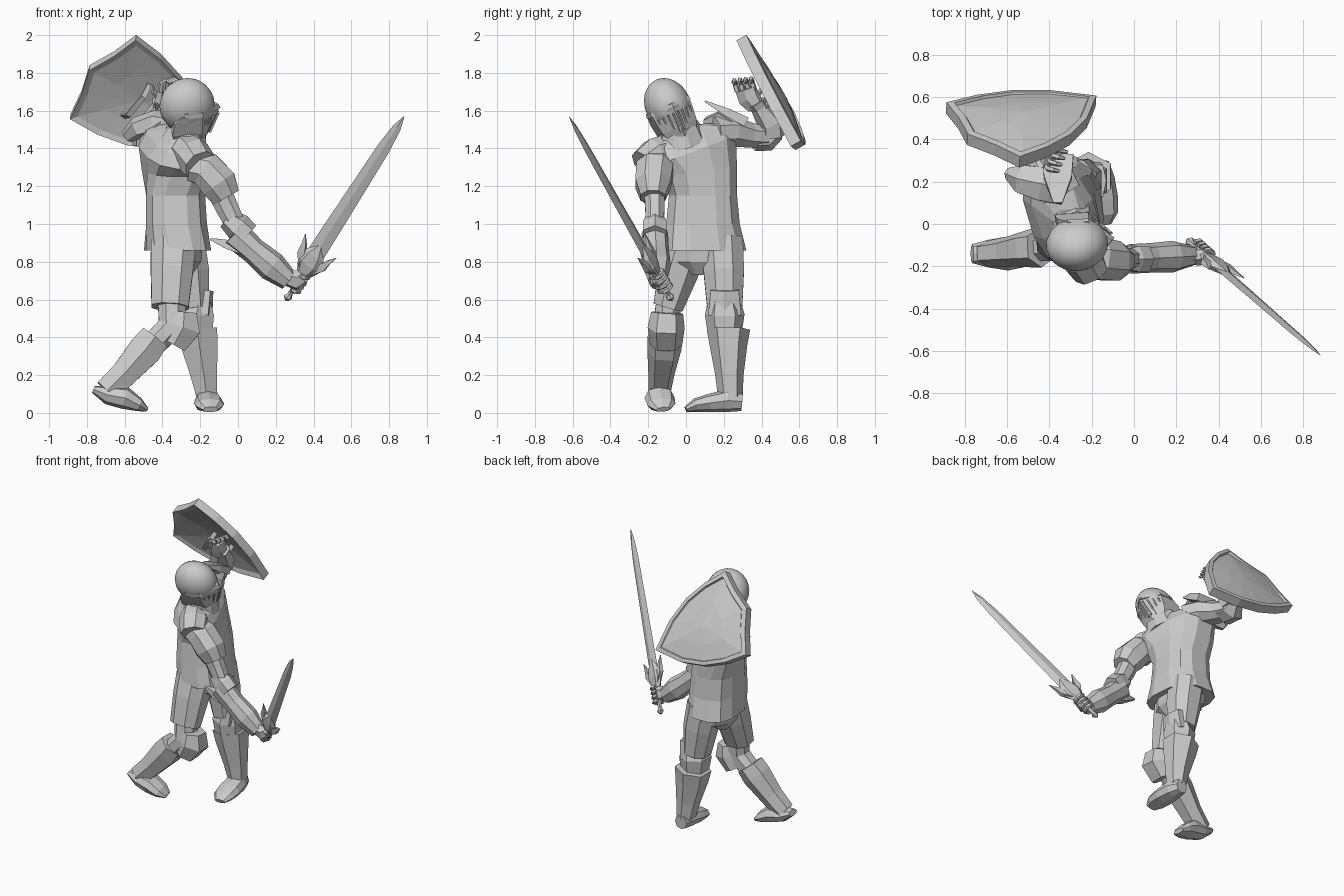
import bpy, bmesh
from math import cos, sin, pi, copysign
from mathutils import Vector as V, Matrix


def add(name, verts, faces, matrix=None):
    me = bpy.data.meshes.new(name)
    me.from_pydata([tuple(matrix @ V(v)) if matrix else tuple(v) for v in verts], [], faces)
    bm = bmesh.new()
    bm.from_mesh(me)
    bmesh.ops.recalc_face_normals(bm, faces=bm.faces)
    bm.to_mesh(me)
    bm.free()
    ob = bpy.data.objects.new(name, me)
    bpy.context.collection.objects.link(ob)
    return ob


def skin(name, rings, matrix=None):
    n = len(rings[0])
    verts = [p for r in rings for p in r]
    faces = [(k * n + i, k * n + (i + 1) % n, (k + 1) * n + (i + 1) % n, (k + 1) * n + i)
             for k in range(len(rings) - 1) for i in range(n)]
    faces += [tuple(range(n)), tuple(range(len(verts) - n, len(verts)))]
    return add(name, verts, faces, matrix)


def ring(c, a, b, n, p=1.0, off=0.5):
    out = []
    for i in range(n):
        t = 2 * pi * (i + off) / n
        f = lambda s: copysign(abs(s) ** p, s)
        out.append(V(c) + V(a) * f(cos(t)) + V(b) * f(sin(t)))
    return out


def limb(name, pts, ref=(0, 1, 0), n=8, off=0.5, p=0.9):
    """Tube through points (x, y, z, radius along ref, radius across)."""
    cs = [V(q[:3]) for q in pts]
    rings = []
    for i, q in enumerate(pts):
        t = (cs[min(i + 1, len(cs) - 1)] - cs[max(i - 1, 0)]).normalized()
        u = (V(ref) - t * t.dot(V(ref))).normalized()
        rings.append(ring(cs[i], u * q[3], t.cross(u) * q[4], n, p, off))
    return skin(name, rings)


# Tunic, twisted so the shield shoulder is higher and further back
tunic = [((-.32, .10, .86), .175, (-.02, .225, 0)), ((-.325, .09, 1.0), .165, (0, .2, 0)),
         ((-.33, .09, 1.15), .16, (0, .185, 0)), ((-.335, .075, 1.28), .165, (-.04, .2, .03)),
         ((-.335, .03, 1.38), .17, (-.07, .24, .09)), ((-.33, .01, 1.45), .13, (-.08, .22, .09)),
         ((-.30, -.02, 1.50), .08, (-.02, .09, .03))]
skin("tunic", [ring(c, (a, 0, 0), b, 12, .75) for c, a, b in tunic])
skin("collar", [ring((-.29, -.02, 1.42), (.13, 0, -.03), (0, .14, .04), 10),
                ring((-.27, -.04, 1.52), (.1, 0, 0), (0, .1, .03), 10)])
skin("pelvis", [ring((-.32, .10, .92), (.14, 0, 0), (0, .19, 0), 10, .8),
                ring((-.32, .09, .80), (.13, 0, 0), (0, .17, 0), 10, .8),
                ring((-.32, .08, .73), (.08, 0, 0), (0, .07, 0), 10, .8)])

# Helmet: dome, pointed visor and bars in a tilted head frame
up = V((.02, -.42, .9)).normalized()
fwd = V((1, .2, -.12))
fwd = (fwd - up * fwd.dot(up)).normalized()
side = up.cross(fwd)
head = Matrix((fwd, side, up)).transposed().to_4x4()
head.translation = V((-.27, -.085, 1.605))
bpy.ops.mesh.primitive_uv_sphere_add(segments=20, ring_count=12, radius=1)
dome = bpy.context.object
dome.name = "helmet_dome"
dome.matrix_world = head @ Matrix.Translation((0, 0, .025)) @ Matrix.Diagonal((.147, .122, .15, 1))
bpy.ops.object.shade_smooth_by_angle()


def wedge(z, w, back, front):
    return [(back, -w, z), (.07, -w * .9, z), (front, 0, z), (.07, w * .9, z), (back, w, z)]


skin("helmet_visor", [wedge(-.165, .08, -.07, .10), wedge(-.10, .11, -.09, .14),
                      wedge(-.03, .12, -.08, .165), wedge(.01, .122, -.04, .17)], head)
skin("helmet_brow", [wedge(.005, .128, -.03, .18), wedge(.03, .124, -.03, .165)], head)
for s in (-1, 1):
    for k in range(4):
        x, y = .158 - .026 * k, s * (.014 + .026 * k)
        skin("visor_bar", [ring((x - .035, y * .85, -.13), (.008, 0, 0), (0, .006, 0), 4),
                           ring((x + .008, y, -.02), (.008, 0, 0), (0, .006, 0), 4)], head)

# Legs: rear leg on the sword side, front leg on the shield side
limb("rear_thigh", [(-.34, .01, .92, .12, .13), (-.35, -.04, .75, .115, .12), (-.36, -.095, .56, .085, .105)])
limb("front_thigh", [(-.29, .19, .92, .12, .12), (-.26, .20, .75, .115, .115), (-.235, .205, .56, .1, .09)])
limb("rear_knee_joint", [(-.35, -.09, .60, .07, .08), (-.35, -.105, .46, .075, .08), (-.44, -.11, .37, .07, .07)])
limb("front_knee_joint", [(-.23, .2, .60, .075, .075), (-.215, .2, .5, .08, .08), (-.21, .21, .40, .08, .08)])
limb("rear_knee_plate", [(-.285, -.10, .53, .085, .075), (-.29, -.105, .45, .098, .105),
                         (-.34, -.105, .36, .085, .075)], n=6, off=0)
limb("front_knee_plate", [(-.2, .2, .62, .08, .06), (-.22, .205, .52, .105, .105), (-.215, .205, .42, .09, .09)], n=6, off=0)
limb("front_thigh_plate", [(-.165, .205, .65, .085, .035), (-.185, .205, .52, .1, .05)], n=6)
limb("rear_greave", [(-.44, -.11, .40, .095, .09), (-.49, -.115, .335, .09, .1), (-.60, -.13, .21, .07, .08),
                     (-.695, -.14, .115, .06, .075)], n=6, off=0)
limb("front_greave", [(-.215, .225, .44, .115, .12), (-.205, .225, .36, .1, .11), (-.18, .23, .2, .075, .08),
                      (-.165, .235, .08, .065, .06)], n=6, off=0)
limb("rear_boot", [(-.765, -.14, .125, .045, .02), (-.69, -.14, .095, .065, .05), (-.60, -.14, .08, .08, .06),
                   (-.53, -.13, .045, .075, .038), (-.485, -.12, .018, .04, .014)], off=0)
limb("front_boot", [(-.165, .295, .06, .045, .05), (-.16, .22, .065, .068, .06), (-.155, .12, .052, .08, .048),
                    (-.15, .05, .04, .075, .036), (-.145, 0, .018, .04, .016)], ref=(1, 0, 0), off=0)

# Sword arm with shoulder plates, elbow fin and flared gauntlet
limb("sword_shoulder_plate", [(-.24, -.15, 1.31, .09, .09), (-.17, -.165, 1.29, .105, .1), (-.10, -.175, 1.21, .1, .105),
                              (-.06, -.175, 1.14, .07, .08)])
limb("sword_shoulder_cap", [(-.28, -.10, 1.38, .09, .1), (-.24, -.16, 1.36, .1, .1), (-.20, -.22, 1.31, .09, .09)], ref=(1, 0, 0))
limb("sword_upper_arm", [(-.12, -.17, 1.22, .06, .07), (-.06, -.165, 1.09, .055, .065), (.0, -.165, .97, .05, .055)])
limb("sword_elbow_cuff", [(-.06, -.165, 1.03, .05, .055), (.0, -.165, .985, .07, .075), (.05, -.165, .94, .07, .07)], n=6)
limb("sword_gauntlet", [(-.02, -.165, .95, .07, .08), (.08, -.16, .86, .07, .07), (.18, -.155, .775, .075, .08),
                        (.27, -.15, .70, .05, .055)], off=0)
limb("sword_elbow_fin", [(.07, -.165, .86, .05, .05), (-.05, -.17, .89, .045, .035), (-.145, -.17, .92, .01, .008)], n=4)

# Sword
pommel, tip = V((.26, -.08, .605)), V((.88, -.62, 1.57))
d = (tip - pommel).normalized()
w = V((.8, -.2, -.6))
w = (w - d * w.dot(d)).normalized()
q = d.cross(w)


def sw(a, b=0, r1=.01, r2=.01, c=0):
    return (*(pommel + d * a + w * b + q * c), r1, r2)


limb("sword_blade", [sw(.25, 0, .05, .013), sw(.5, 0, .047, .012), sw(1.05, 0, .036, .01), sw(1.19, 0, .023, .007),
                     sw((tip - pommel).length, 0, .001, .001)], ref=w, n=4, off=0, p=1)
limb("sword_grip", [sw(.02, 0, .014, .014), sw(.25, 0, .016, .016)], ref=w, n=6)
limb("sword_pommel", [sw(-.01, 0, .01, .01), sw(.01, 0, .024, .024), sw(.035, 0, .01, .01)], ref=w, n=6)
limb("sword_guard_core", [sw(.17, 0, .04, .02), sw(.24, 0, .075, .03), sw(.30, 0, .06, .025), sw(.37, 0, .012, .012)],
     ref=w, n=6, off=0)
for s in (-1, 1):
    limb("sword_guard_prong", [sw(.215, s * .02, .035, .02), sw(.27, s * .07, .028, .02), sw(.31, s * .08, .018, .014),
                               sw(.365, s * .105, .002, .002)], ref=w, n=4)
limb("sword_hand", [(.25, -.155, .72, .035, .045), (.31, -.15, .70, .045, .055), (.345, -.15, .715, .03, .045)], ref=q, n=6)
for k in range(4):
    a = .075 + .032 * k
    path = [sw(a, .034 * cos(t), .014, .014, .034 * sin(t)) for t in (i * pi / 4 - pi / 2 for i in range(6))]
    limb("sword_finger", path, ref=d, n=5)

# Shield arm, reaching back and bent up behind the shield
limb("shield_shoulder_plate", [(-.34, .17, 1.50, .09, .09), (-.44, .19, 1.53, .09, .075), (-.53, .215, 1.51, .075, .06),
                               (-.59, .24, 1.46, .03, .035)], n=6)
limb("shield_shoulder_fin", [(-.36, .32, 1.54, .1, .035), (-.36, .22, 1.59, .09, .03), (-.36, .10, 1.65, .03, .006)],
     ref=(1, 0, 0), n=4)
limb("shield_upper_arm", [(-.35, .14, 1.48, .11, .09), (-.40, .24, 1.49, .11, .085), (-.44, .34, 1.47, .09, .07),
                          (-.46, .43, 1.46, .07, .06)], ref=(1, 0, 0))
limb("shield_elbow_plate", [(-.46, .36, 1.445, .09, .06), (-.48, .43, 1.455, .09, .07), (-.46, .48, 1.49, .06, .05)],
     ref=(1, 0, 0), n=6)
limb("shield_gauntlet", [(-.46, .46, 1.47, .08, .075), (-.44, .45, 1.54, .08, .075), (-.405, .39, 1.62, .05, .05),
                         (-.40, .375, 1.645, .06, .055)], ref=(1, 0, 0), n=6)
limb("shield_hand", [(-.40, .37, 1.625, .05, .035), (-.40, .335, 1.665, .065, .035), (-.39, .315, 1.715, .062, .026)],
     ref=(.4, .9, .1), n=6)
for k in range(4):
    o = V((.4, .9, .1)).normalized() * (.033 * (k - 1.5))
    limb("shield_finger", [(*(V(c) + o), r, r) for c, r in (((-.392, .317, 1.705), .015), ((-.385, .305, 1.745), .014),
                           ((-.36, .30, 1.765), .013), ((-.335, .295, 1.75), .009))], ref=(.4, .9, .1), n=5)
limb("shield_thumb", [(-.41, .36, 1.66, .015, .015), (-.45, .33, 1.70, .014, .014), (-.455, .315, 1.735, .01, .01)], n=5)

# Shield: pointed heater outline, raised rim, faceted convex panel
A, B, T = V((-.54, .32, 2.0)), V((-.885, .575, 1.585)), V((-.185, .605, 1.445))
mid = (A + B) / 2
ux, vx = (B - A).normalized(), (T - mid).normalized()
nx = -ux.cross(vx).normalized()
half = [(.15, -.035), (.30, 0), (.287, .17), (.243, .335), (.15, .5)]
outline = [(0, -.09)] + half + [(0, .66)] + [(-u, v) for u, v in reversed(half)]


def shield_ring(scale, depth, bulge=0):
    out = []
    for u, v in outline:
        u2, v2 = u * scale, .25 + (v - .25) * scale
        out.append(mid + ux * u2 + vx * v2 + nx * (depth + bulge * (1 - (u2 / .3) ** 2)))
    return out


skin("shield", [shield_ring(.05, -.04, .025), shield_ring(.5, -.045, .02), shield_ring(.9, -.05, .01), shield_ring(1, -.06),
                shield_ring(1, 0), shield_ring(.9, .005), shield_ring(.88, -.012, .012),
                shield_ring(.45, -.005, .022), shield_ring(.05, 0, .025)])
for t in (.22, .36):
    c = mid + vx * t - nx * .045
    limb("shield_strap", [(*(c + ux * a - nx * h), .02, .008) for a, h in ((-.12, 0), (-.07, .06), (.07, .06), (.12, 0))],
         ref=vx, n=4)
